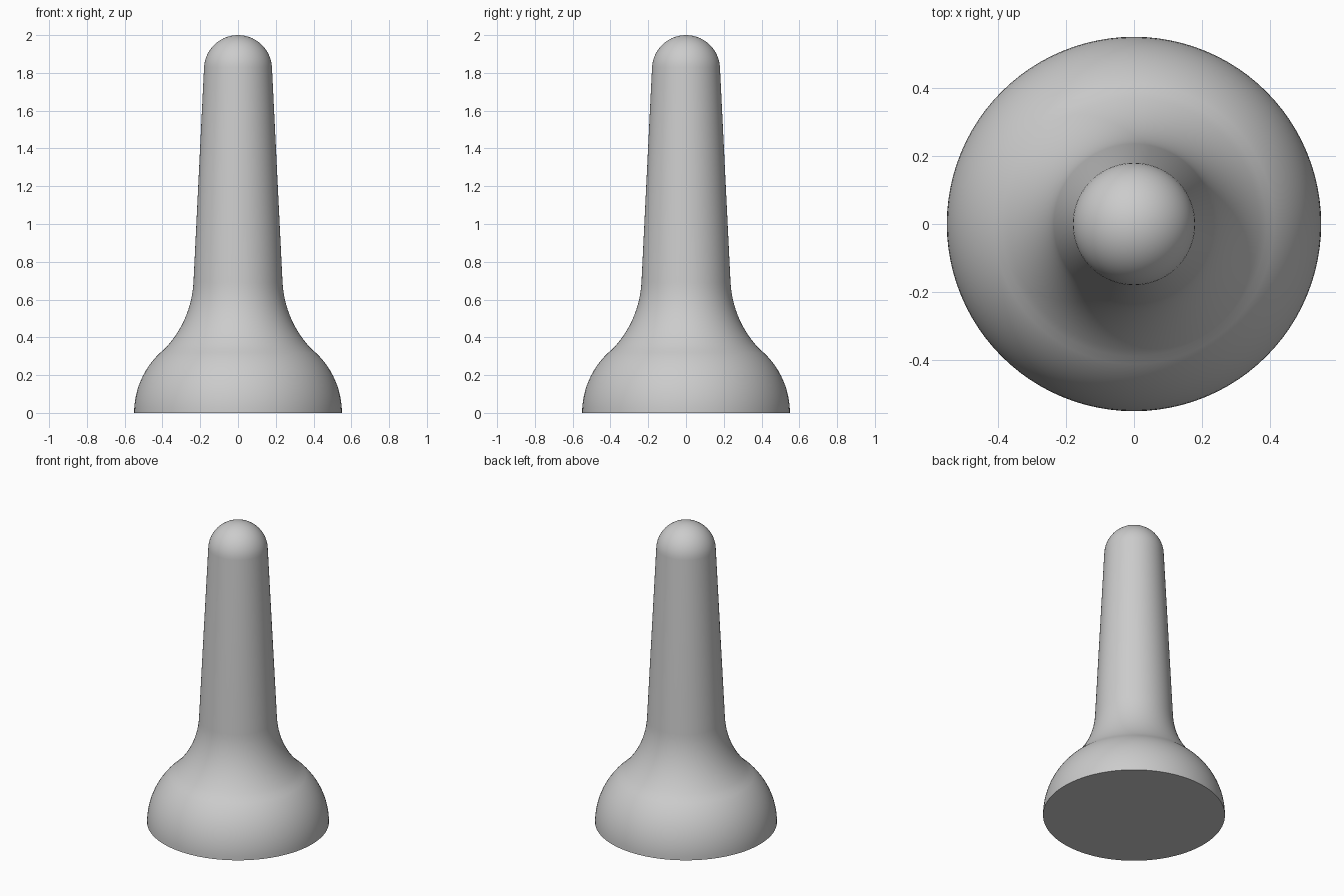
import bpy, bmesh
from math import sin, cos, pi, radians

if "Cube" in bpy.data.objects:
    bpy.data.objects.remove(bpy.data.objects["Cube"], do_unlink=True)

SIDES = 96


def arc(cx, cz, r, start, end, steps):
    """Points on a circular arc in the x-z plane, angles in degrees."""
    angles = [radians(start + (end - start) * i / steps) for i in range(steps + 1)]
    return [(cx + r * cos(a), cz + r * sin(a)) for a in angles]


# Profile from the bottom up: bulging foot, concave neck, tapered shaft, round tip
profile = arc(0.114, 0, 0.436, 0, 47, 14)
profile += arc(0.785, 0.72, 0.55, 227, 183, 14)[1:]
profile += arc(0, 1.82, 0.18, 3, 90, 14)[:-1]

# Revolve the profile around the z axis
bm = bmesh.new()
rings = [[bm.verts.new((r * cos(2 * pi * i / SIDES), r * sin(2 * pi * i / SIDES), z))
          for i in range(SIDES)] for r, z in profile]
for low, high in zip(rings, rings[1:]):
    for i in range(SIDES):
        j = (i + 1) % SIDES
        bm.faces.new((low[i], low[j], high[j], high[i]))

# Close the rounded tip and the flat underside
tip = bm.verts.new((0, 0, 2))
for i in range(SIDES):
    bm.faces.new((rings[-1][i], rings[-1][(i + 1) % SIDES], tip))
bm.faces.new(rings[0][::-1])

mesh = bpy.data.meshes.new("peg_body")
bm.to_mesh(mesh)
bm.free()
peg = bpy.data.objects.new("peg_body", mesh)
bpy.context.collection.objects.link(peg)

# Plain grey material
grey = bpy.data.materials.new("light_grey")
grey.use_nodes = True
colour = (0.6, 0.6, 0.6, 1)
grey.diffuse_color = colour
grey.node_tree.nodes["Principled BSDF"].inputs["Base Color"].default_value = colour
mesh.materials.append(grey)

# Smooth sides with a crisp bottom rim
bpy.ops.object.select_all(action="DESELECT")
peg.select_set(True)
bpy.context.view_layer.objects.active = peg
bpy.ops.object.shade_smooth_by_angle(angle=radians(40))
